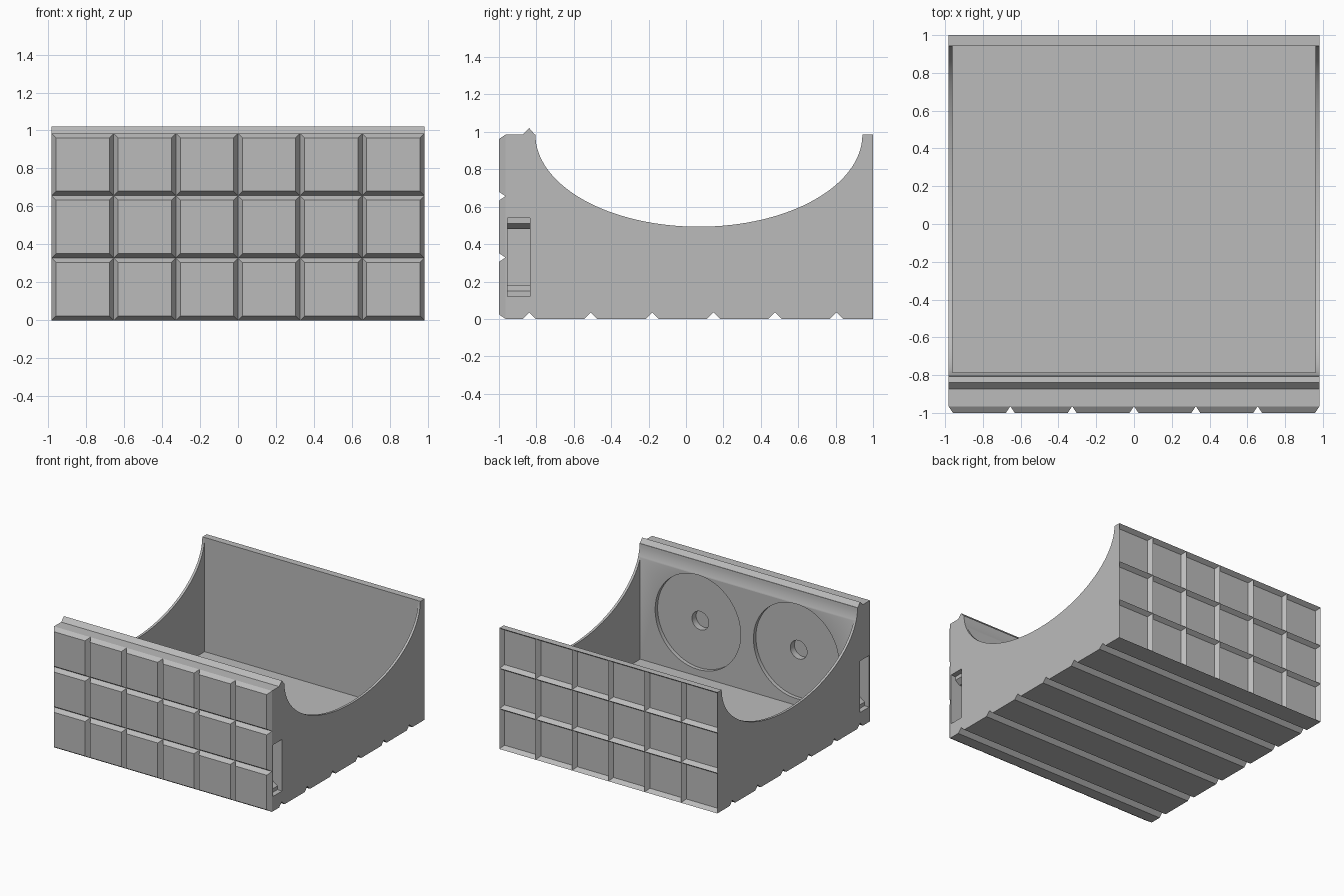
import bpy, bmesh, math
from mathutils import Matrix, Vector

if "Cube" in bpy.data.objects:
    bpy.data.objects.remove(bpy.data.objects["Cube"])

HALF_X, TOP, DEPTH = 0.982, 0.985, 0.035

grey = bpy.data.materials.new("plain_grey")
grey.use_nodes = True
colour = (0.5, 0.5, 0.5, 1)
grey.diffuse_color = colour
grey.node_tree.nodes["Principled BSDF"].inputs["Base Color"].default_value = colour


def finish(name, bm):
    bmesh.ops.recalc_face_normals(bm, faces=bm.faces)
    mesh = bpy.data.meshes.new(name)
    bm.to_mesh(mesh)
    bm.free()
    mesh.materials.append(grey)
    obj = bpy.data.objects.new(name, mesh)
    bpy.context.collection.objects.link(obj)
    return obj


def prism(name, points, sweep):
    """Extrude a closed 3D outline along a vector."""
    bm = bmesh.new()
    face = bm.faces.new([bm.verts.new(p) for p in points])
    made = bmesh.ops.extrude_face_region(bm, geom=[face])["geom"]
    verts = [g for g in made if isinstance(g, bmesh.types.BMVert)]
    bmesh.ops.translate(bm, verts=verts, vec=Vector(sweep))
    return finish(name, bm)


def cylinder(name, radius, x, z, y0, y1):
    bm = bmesh.new()
    place = Matrix.Translation((x, (y0 + y1) / 2, z)) @ Matrix.Rotation(math.pi / 2, 4, 'X')
    bmesh.ops.create_cone(bm, cap_ends=True, segments=64, radius1=radius,
                          radius2=radius, depth=y1 - y0, matrix=place)
    return finish(name, bm)


def tile_panel(name, side, y_border, y_body, depth):
    """Grid of bevelled tiles (raised or sunk) closed against the body."""
    bm = bmesh.new()
    place = (Matrix.Translation((0, y_border, TOP / 2))
             @ Matrix.Rotation(-side * math.pi / 2, 4, 'X')
             @ Matrix.Diagonal((2 * HALF_X, TOP, 1, 1)))
    bmesh.ops.create_grid(bm, x_segments=6, y_segments=3, size=0.5, matrix=place)
    bm.normal_update()
    bmesh.ops.inset_individual(bm, faces=bm.faces[:], thickness=0.033, depth=depth)
    rim = [e for e in bm.edges if e.is_boundary]
    made = bmesh.ops.extrude_edge_only(bm, edges=rim)["geom"]
    verts = [g for g in made if isinstance(g, bmesh.types.BMVert)]
    bmesh.ops.translate(bm, verts=verts, vec=(0, y_body - y_border, 0))
    bmesh.ops.holes_fill(bm, edges=[e for e in bm.edges if e.is_boundary], sides=0)
    return finish(name, bm)


# Side outline: grooved underside, back, elliptical dip, ridge on the front top
outline = [(-0.96, 0)]
for i in range(6):
    y = -0.838 + i * 0.3285
    outline += [(y - DEPTH, 0), (y, DEPTH), (y + DEPTH, 0)]
outline += [(0.96, 0), (0.96, TOP)]
STEPS = 64
for i in range(STEPS + 1):
    a = math.pi * i / STEPS
    outline.append((0.069 + 0.874 * math.cos(a), TOP - 0.492 * math.sin(a)))
outline += [(-0.808, TOP), (-0.838, TOP + DEPTH), (-0.873, TOP), (-0.96, TOP)]
body = prism("body", [(-HALF_X, y, z) for y, z in outline], (2 * HALF_X, 0, 0))

# Cutters: inner cavity, disc recesses with centre holes, side slots
cutters = [prism("cavity_cutter",
                 [(x, y, 0.055) for x, y in ((-0.962, -0.785), (0.962, -0.785),
                                             (0.962, 0.945), (-0.962, 0.945))],
                 (0, 0, TOP - 0.06 - 0.055))]
# The cavity stays below the rim, where the dip already leaves only the end walls
for vert in cutters[0].data.vertices:
    if vert.co.z > 0.5:
        vert.co.z = 1.2
slot = [(1.02, 0.12), (0.94, 0.12), (0.94, 0.15), (0.9, 0.18), (0.78, 0.18),
        (0.78, 0.48), (0.9, 0.48), (0.94, 0.51), (0.94, 0.54), (1.02, 0.54)]
for side in (-1, 1):
    cutters.append(cylinder("disc_cutter", 0.385, side * 0.443, 0.495, -0.817, -0.7))
    cutters.append(cylinder("hole_cutter", 0.075, side * 0.443, 0.495, -0.87, -0.75))
    cutters.append(prism("slot_cutter", [(side * x, -0.955, z) for x, z in slot],
                         (0, 0.12, 0)))

bpy.context.view_layer.objects.active = body
for cutter in cutters:
    mod = body.modifiers.new("cut", 'BOOLEAN')
    mod.operation, mod.solver, mod.object = 'DIFFERENCE', 'EXACT', cutter
    bpy.ops.object.modifier_apply(modifier=mod.name)
    bpy.data.objects.remove(cutter)

bpy.ops.object.select_all(action='DESELECT')
body.select_set(True)
bpy.ops.object.shade_smooth_by_angle(angle=math.radians(25))

# Raised tiles on the front, matching sunk tiles on the back
tile_panel("front_tiles", -1, -0.965, -0.96, DEPTH)
tile_panel("back_sockets", 1, 1.0, 0.96, -DEPTH)
